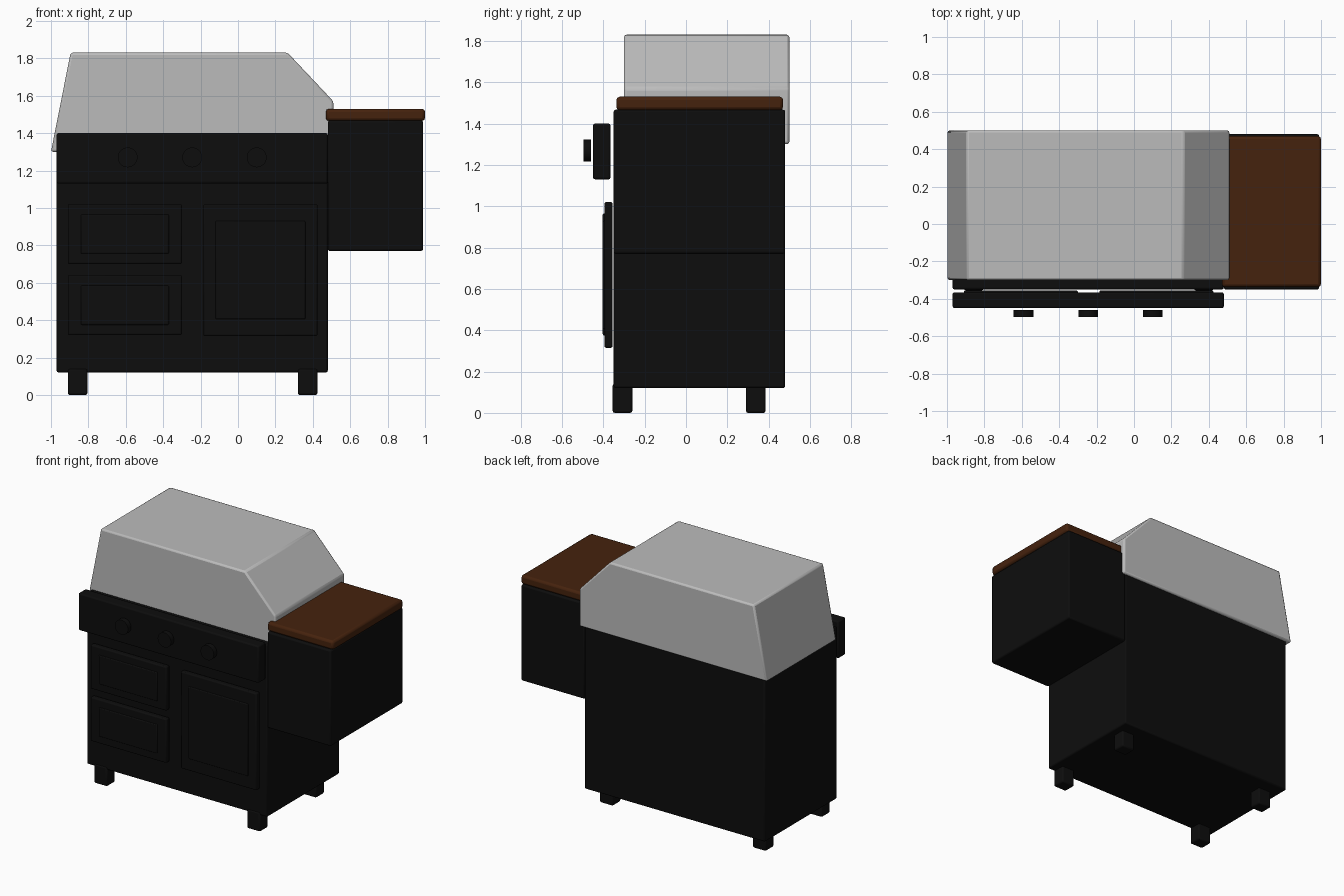
import bpy, bmesh, math
from mathutils import Matrix

if "Cube" in bpy.data.objects:
    bpy.data.objects.remove(bpy.data.objects["Cube"])


def material(name, color, roughness=0.6):
    m = bpy.data.materials.new(name)
    m.use_nodes = True
    rgba = (*color, 1)
    m.diffuse_color = rgba
    bsdf = next(n for n in m.node_tree.nodes if n.type == 'BSDF_PRINCIPLED')
    bsdf.inputs["Base Color"].default_value = rgba
    bsdf.inputs["Roughness"].default_value = roughness
    return m


BLACK = material("black enamel", (0.004, 0.004, 0.004))
STEEL = material("light grey steel", (0.5, 0.5, 0.5))
WOOD = material("brown wood", (0.06, 0.016, 0.004))


def finish(name, bm, mat, bevel=0.0, segments=2):
    bmesh.ops.recalc_face_normals(bm, faces=bm.faces)
    mesh = bpy.data.meshes.new(name)
    bm.to_mesh(mesh)
    bm.free()
    mesh.materials.append(mat)
    ob = bpy.data.objects.new(name, mesh)
    bpy.context.collection.objects.link(ob)
    if bevel:
        mod = ob.modifiers.new("soft edges", 'BEVEL')
        mod.width, mod.segments = bevel, segments
        mod.limit_method, mod.angle_limit = 'ANGLE', math.radians(20)
    bpy.ops.object.select_all(action='DESELECT')
    ob.select_set(True)
    bpy.context.view_layer.objects.active = ob
    bpy.ops.object.shade_smooth_by_angle(angle=math.radians(35))
    return ob


def box(name, x, y, z, mat=BLACK, bevel=0.01):
    bm = bmesh.new()
    bmesh.ops.create_cube(bm, size=1)
    for v in bm.verts:
        for i, (lo, hi) in enumerate((x, y, z)):
            v.co[i] = hi if v.co[i] > 0 else lo
    return finish(name, bm, mat, bevel)


def front_panel(name, x, z, inset_x, inset_z):
    """Drawer or door front with a raised field in its middle."""
    box(name, x, (-0.395, -0.355), z, bevel=0.008)
    box(name + "_field", (x[0] + inset_x, x[1] - inset_x), (-0.403, -0.37),
        (z[0] + inset_z, z[1] - inset_z), bevel=0.006)


# Cabinet and control panel
box("cabinet", (-0.97, 0.48), (-0.35, 0.48), (0.12, 1.37))
box("control_panel", (-0.97, 0.48), (-0.45, -0.365), (1.13, 1.4))

# Side cabinet with wooden worktop
box("side_cabinet", (0.48, 0.99), (-0.35, 0.48), (0.77, 1.467))
box("worktop", (0.47, 1.0), (-0.337, 0.47), (1.465, 1.53), WOOD, 0.016)

# Lid: side profile swept from front to back
profile = [(-1.0, 1.3), (-0.895, 1.83), (0.265, 1.83), (0.51, 1.57), (0.51, 1.3)]
bm = bmesh.new()
face = bm.faces.new([bm.verts.new((x, -0.3, z)) for x, z in profile])
swept = bmesh.ops.extrude_face_region(bm, geom=[face])["geom"]
bmesh.ops.translate(bm, vec=(0, 0.8, 0),
                    verts=[g for g in swept if isinstance(g, bmesh.types.BMVert)])
finish("lid", bm, STEEL, 0.012)

# Drawers and door
front_panel("upper_drawer", (-0.91, -0.3), (0.7, 1.02), 0.07, 0.055)
front_panel("lower_drawer", (-0.91, -0.3), (0.32, 0.64), 0.07, 0.055)
front_panel("door", (-0.185, 0.425), (0.315, 1.02), 0.065, 0.09)

# Control knobs
for i, x in enumerate((-0.59, -0.245, 0.1)):
    bm = bmesh.new()
    bmesh.ops.create_cone(bm, cap_ends=True, segments=32, radius1=0.053,
                          radius2=0.053, depth=0.037,
                          matrix=Matrix.Translation((x, -0.478, 1.27))
                          @ Matrix.Rotation(math.pi / 2, 4, 'X'))
    finish(f"knob_{i + 1}", bm, BLACK)

# Feet
for side, x in (("right", -0.91), ("left", 0.32)):
    for end, y in (("front", -0.355), ("back", 0.29)):
        box(f"{end}_{side}_foot", (x, x + 0.105), (y, y + 0.095), (0, 0.14))
